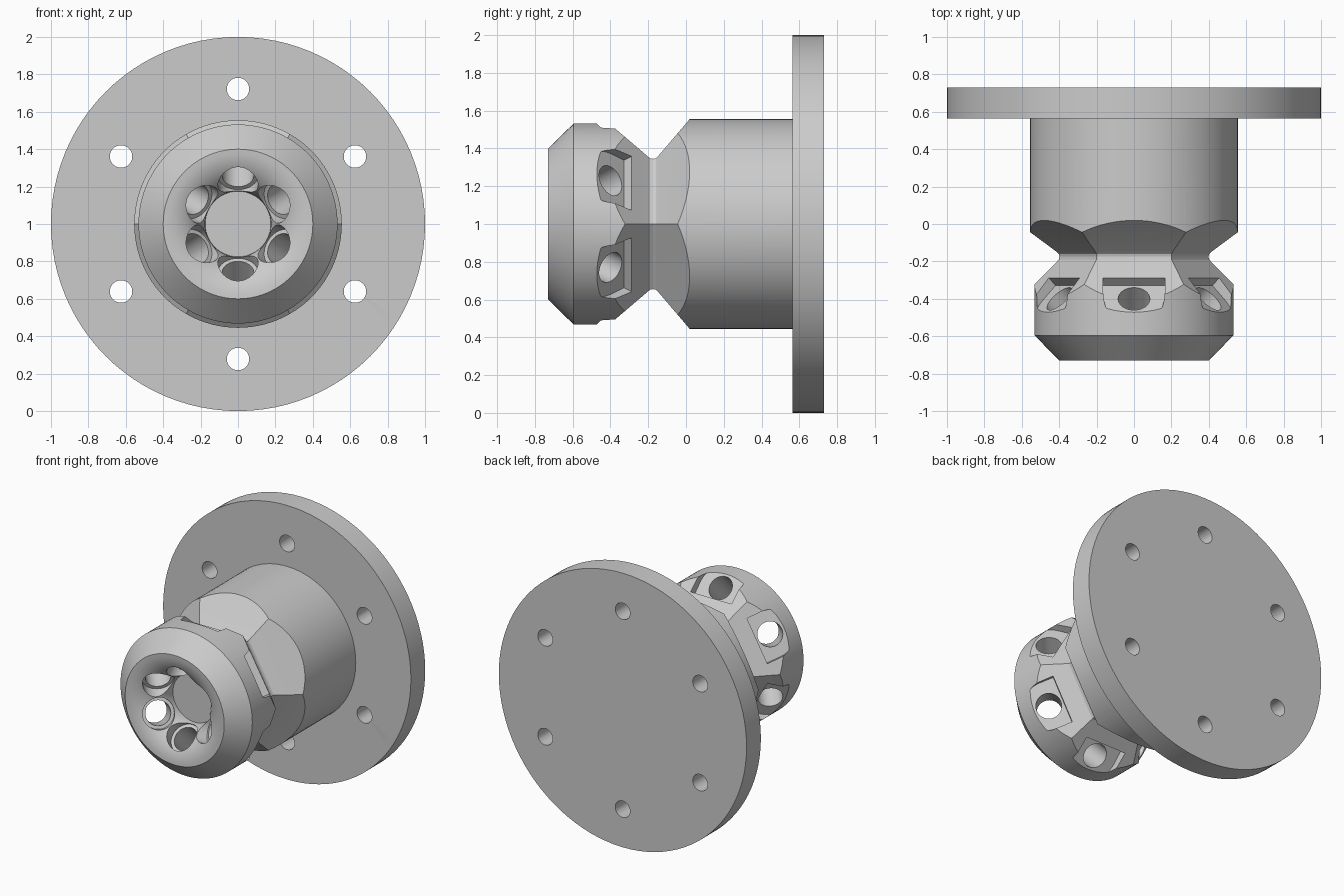
import bpy, bmesh, math
from math import sin, cos, pi
from mathutils import Matrix, Vector

if "Cube" in bpy.data.objects:
    bpy.data.objects.remove(bpy.data.objects["Cube"])


def finish(bm, name, mat):
    bmesh.ops.remove_doubles(bm, verts=bm.verts, dist=1e-5)
    bmesh.ops.recalc_face_normals(bm, faces=bm.faces)
    bm.transform(mat)
    me = bpy.data.meshes.new(name)
    bm.to_mesh(me)
    bm.free()
    ob = bpy.data.objects.new(name, me)
    bpy.context.collection.objects.link(ob)
    return ob


def lathe(name, profile, mat, steps):
    """Revolve (radius, height) points around local z."""
    bm = bmesh.new()
    vs = [bm.verts.new((r, 0, h)) for r, h in profile]
    es = [bm.edges.new(p) for p in zip(vs, vs[1:])]
    bmesh.ops.spin(bm, geom=vs + es, cent=(0, 0, 0), axis=(0, 0, 1),
                   angle=2 * pi, steps=steps, use_merge=False)
    return finish(bm, name, mat)


def prism(name, outline, vec, mat):
    """Extrude a closed 3D outline along vec."""
    bm = bmesh.new()
    f = bm.faces.new([bm.verts.new(p) for p in outline])
    ext = bmesh.ops.extrude_face_region(bm, geom=[f], use_keep_orig=True)
    bmesh.ops.translate(bm, vec=vec, verts=[g for g in ext["geom"]
                        if isinstance(g, bmesh.types.BMVert)])
    return finish(bm, name, mat)


def cut(ob, cutter):
    cutter.hide_render = True
    m = ob.modifiers.new("cut", 'BOOLEAN')
    m.operation, m.solver, m.object = 'DIFFERENCE', 'EXACT', cutter
    bpy.context.view_layer.objects.active = ob
    bpy.ops.object.modifier_apply(modifier=m.name)
    bpy.data.objects.remove(cutter)


UP = Matrix.Translation((0, 0, 1))
ALONG_Y = Matrix.Rotation(-pi / 2, 4, 'X')

# Flanged hub: rounded-lip bore, bevelled nose, body, mounting disc
lip = [(0.4 - 0.225 * cos(a), -0.505 - 0.225 * sin(a))
       for a in (i * pi / 24 for i in range(13))]
profile = [(0, -0.5), (0.175, -0.5)] + lip + [
    (0.532, -0.595), (0.532, -0.175), (0.555, -0.175), (0.555, 0.565),
    (1, 0.565), (1, 0.73), (0, 0.73)]
hub = lathe("flanged_nozzle_hub", profile, UP @ ALONG_Y, 96)

# Outline of the V groove (y, radius) and of the slanted pocket (x, y)
groove = [(0.19, 0.755), (-0.147, 0.36), (-0.16, 0.348), (-0.175, 0.345),
          (-0.19, 0.348), (-0.20, 0.356), (-0.668, 0.755)]
pocket = [(0.165, 0.10), (-0.165, 0.10)] + [
    (-0.165 * cos(a), -0.165 * sin(a)) for a in (i * pi / 24 for i in range(25))]

for k in range(6):
    turn = UP @ Matrix.Rotation(k * pi / 3, 4, 'Y')
    tilt = turn @ Matrix.Translation((0, -0.40, 0.46)) @ Matrix.Rotation(-pi / 4, 4, 'X')
    # Flat-sided neck groove
    cut(hub, prism("groove_cutter", [(-0.8, y, r) for y, r in groove],
                   Vector((1.6, 0, 0)), turn))
    # Slanted pocket on the outside of the nose
    cut(hub, prism("pocket_cutter", [(x, y, 0) for x, y in pocket],
                   Vector((0, 0, 0.2)), tilt))
    # Slanted hole with a wider mouth inside the bore
    cut(hub, lathe("hole_cutter", [(0, 0.05), (0.085, 0.05), (0.085, -0.283),
                   (0.108, -0.283), (0.108, -0.42), (0, -0.42)], tilt, 32))
    # Bolt hole through the disc
    cut(hub, lathe("bolt_cutter", [(0, 0.4), (0.06, 0.4), (0.06, 0.9), (0, 0.9)],
                   turn @ Matrix.Translation((0, 0, 0.722)) @ ALONG_Y, 32))

bpy.ops.object.select_all(action='DESELECT')
hub.select_set(True)
bpy.context.view_layer.objects.active = hub
bpy.ops.object.shade_smooth_by_angle(angle=math.radians(20))
